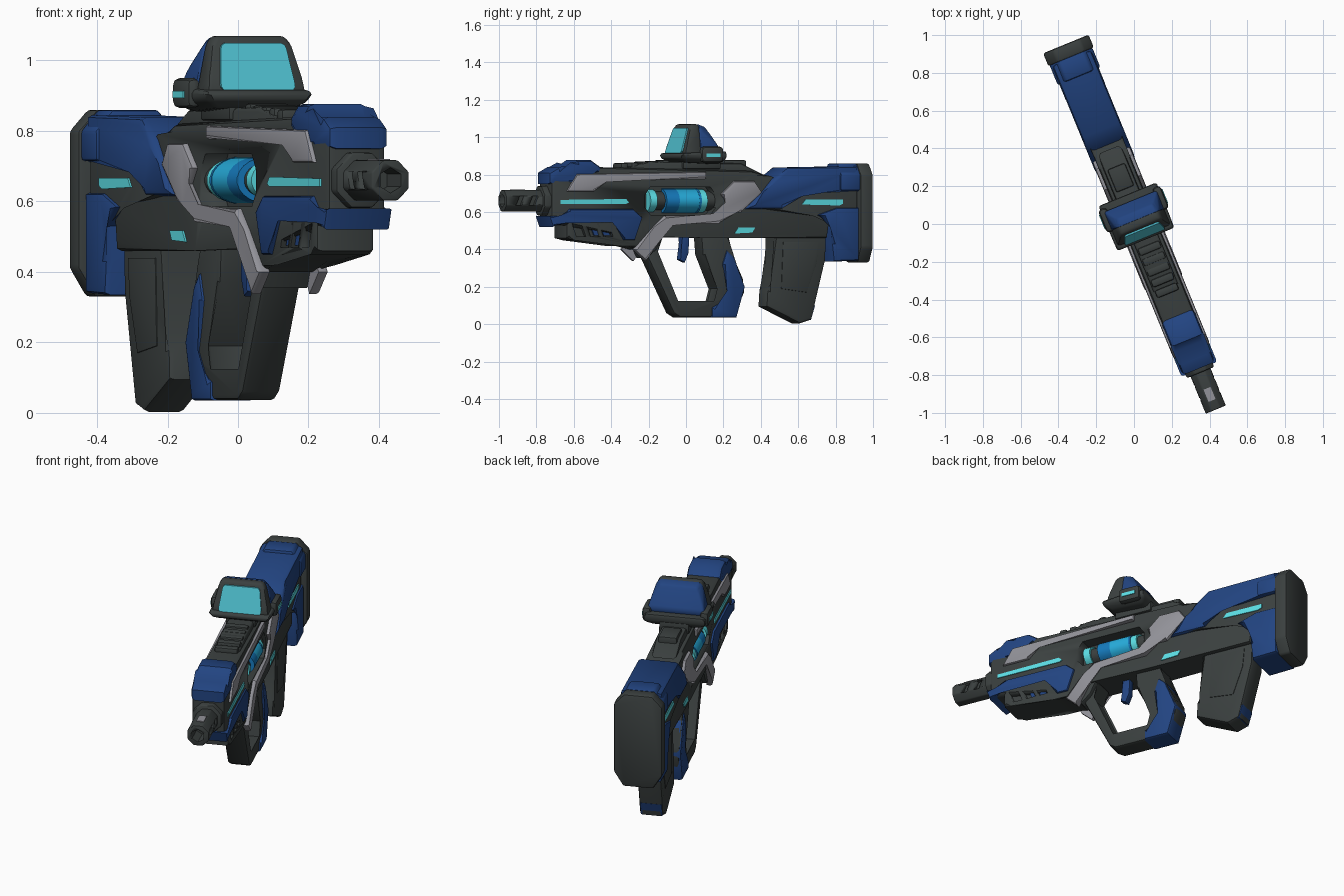
import bpy, bmesh, math
from mathutils import Vector

if "Cube" in bpy.data.objects:
    bpy.data.objects.remove(bpy.data.objects["Cube"])

A = math.radians(22.3)
S, C = math.sin(A), math.cos(A)


def material(name, r, g, b):
    m = bpy.data.materials.new(name)
    m.diffuse_color = (r, g, b, 1)
    m.use_nodes = True
    m.node_tree.nodes["Principled BSDF"].inputs["Base Color"].default_value = m.diffuse_color
    return m


DARK = material("charcoal", 0.043, 0.051, 0.050)
BLUE = material("navy blue", 0.016, 0.058, 0.22)
GREY = material("light grey", 0.29, 0.29, 0.32)
TEAL = material("teal lens", 0.085, 0.57, 0.68)
GLOW = material("bright teal", 0.11, 0.76, 0.82)
CORE = material("core blue", 0.008, 0.20, 0.52)
CYAN = material("core cyan", 0.02, 0.42, 0.72)


def world(u, v, z):
    # u runs along the barrel toward the stock, v to the right side
    return Vector((0.03 - S * u + C * v, C * u + S * v, z))


def finish(bm, name, mat):
    bmesh.ops.recalc_face_normals(bm, faces=bm.faces)
    for f in bm.faces:
        f.smooth = True
    for e in bm.edges:
        e.smooth = len(e.link_faces) == 2 and e.calc_face_angle(0) < math.radians(37)
    me = bpy.data.meshes.new(name)
    bm.to_mesh(me)
    bm.free()
    ob = bpy.data.objects.new(name, me)
    bpy.context.collection.objects.link(ob)
    if mat:
        me.materials.append(mat)
    return ob


def prism(name, pts, hw, mat, bevel=0.012, inner=0.0, ref=None):
    """Side outline (100ths of a unit, y and z) extruded across; inner > 0 gives two mirrored plates."""
    bm = bmesh.new()
    ref = hw if ref is None else ref
    uz = [((y / 100 - S * ref) / C, z / 100) for y, z in pts]
    for lo, hi in ([(-hw, -inner), (inner, hw)] if inner else [(-hw, hw)]):
        rings = [[bm.verts.new(world(u, v, z)) for u, z in uz] for v in (lo, hi)]
        n = len(uz)
        caps = [bm.faces.new(rings[0]), bm.faces.new(rings[1][::-1])]
        for i in range(n):
            bm.faces.new((rings[0][i], rings[0][(i + 1) % n], rings[1][(i + 1) % n], rings[1][i]))
        if bevel:
            outer = caps if not inner else [caps[0] if lo < 0 else caps[1]]
            edges = list({e for f in outer for e in f.edges})
            bmesh.ops.bevel(bm, geom=edges, offset=bevel, segments=2, profile=0.5,
                            affect='EDGES', clamp_overlap=True)
    return finish(bm, name, mat)


def hull(name, pts, mat, bevel=0.0):
    """Convex solid through (u, v, z) points."""
    bm = bmesh.new()
    vs = [bm.verts.new(world(*p)) for p in pts]
    bmesh.ops.convex_hull(bm, input=vs)
    bmesh.ops.dissolve_limit(bm, angle_limit=0.02, verts=bm.verts, edges=bm.edges)
    if bevel:
        bmesh.ops.bevel(bm, geom=list(bm.edges), offset=bevel, segments=2, profile=0.5,
                        affect='EDGES', clamp_overlap=True)
    return finish(bm, name, mat)


def box(name, u0, u1, v0, v1, z0, z1, mat, bevel=0.0):
    return hull(name, [(u, v, z) for u in (u0, u1) for v in (v0, v1) for z in (z0, z1)], mat, bevel)


def tube(name, u0, u1, r, mat, n=24, z=0.66, bevel=0.0, wide=1.0):
    ang = [2 * math.pi * (i + 0.5) / n for i in range(n)]
    return hull(name, [(u, wide * r * math.cos(a), z + r * math.sin(a)) for u in (u0, u1) for a in ang], mat, bevel)


def taper(name, sections, mat, bevel=0.0):
    """Solid from (u, half width, z) stations mirrored across the middle."""
    return hull(name, [(u, s * w, z) for u, w, z in sections for s in (-1, 1)], mat, bevel)


def cut(target, cutters):
    for c in cutters:
        c.hide_render = True
        c.display_type = 'WIRE'
        m = target.modifiers.new("cut", 'BOOLEAN')
        m.operation = 'DIFFERENCE'
        m.solver = 'EXACT'
        m.object = c


# receiver with a window pocket on each side
receiver = prism("receiver", [(-72, 79), (-72, 54), (-30, 47), (20, 46), (76, 46), (78, 60),
                              (60, 73), (45, 77), (36, 82), (-46, 84)], 0.09, DARK, 0.022)
win = [(-22, 69), (-19, 73.5), (13, 73.5), (16, 69), (16, 62.5), (13, 58.5), (-19, 58.5), (-22, 62.5)]
cut(receiver, [prism("window_cutter", win, 0.15, None, 0, 0.02, 0.09)])
prism("receiver_top", [(-50, 80), (-30, 84), (-19, 87), (30, 86), (42, 80)], 0.068, DARK, 0.015)

# glowing power cell bulging through the window
for name, u0, u1, r, mat in (("front_ring", -0.24, -0.20, 0.062, GLOW), ("front_collar", -0.20, -0.15, 0.052, DARK),
                             ("blue_section", -0.15, -0.075, 0.067, CORE), ("cyan_section", -0.075, 0.04, 0.067, CYAN),
                             ("rear_band", 0.04, 0.052, 0.068, CORE), ("rear_ring", 0.052, 0.088, 0.064, GLOW),
                             ("rear_collar", 0.088, 0.135, 0.055, DARK)):
    tube("cell_" + name, u0, u1, r, mat, wide=1.45)

# muzzle with bore and side slots
muzzle = tube("muzzle", -1.062, -0.80, 0.062, DARK, 8, bevel=0.006)
cutters = [tube("bore_cutter", -1.2, -0.96, 0.036, None, 6)]
for i, y in enumerate((-91, -84)):
    cutters.append(prism("muzzle_slot_cutter_%d" % i, [(y, 63.5), (y + 3, 63.5), (y + 5, 68.5), (y + 2, 68.5)],
                         0.1, None, 0, 0.035, 0.055))
cut(muzzle, cutters)
tube("muzzle_collar", -0.85, -0.78, 0.085, DARK, 8, bevel=0.008)
box("muzzle_top_mark", -1.01, -0.94, -0.02, 0.02, 0.70, 0.721, GREY)

# front shroud
prism("front_top_cap", [(-73, 75), (-73, 81), (-68, 84), (-61, 84), (-58, 87.7), (-50, 87.7),
                        (-45, 84), (-45, 80), (-56, 79), (-62, 74.5)], 0.093, BLUE, 0.024)
prism("front_lower_trim", [(-73, 58), (-66, 57.5), (-62, 61.5), (-28, 61.5), (-23, 57), (-27, 45),
                           (-33, 45), (-39, 55.5), (-65, 55), (-71, 52)], 0.102, BLUE, 0.01)
handguard = prism("lower_handguard", [(-64, 57), (-64, 46), (-60, 45), (-36, 43.5), (-24, 40), (-18, 47), (-18, 57)],
                  0.09, DARK, 0.016)
slots = []
for i, y in enumerate((-59, -51.5, -44.5)):
    slots.append(prism("handguard_slot_cutter_%d" % i, [(y - 2, 54), (y + 3, 54), (y + 5.5, 47), (y + 0.5, 47)],
                       0.13, None, 0, 0.065, 0.09))
cut(handguard, slots)
for i, y in enumerate((-49.5, -44.5)):
    prism("slot_filler_%d" % i, [(y - 1.5, 53.5), (y + 2, 53.5), (y + 4.5, 47.5), (y + 1, 47.5)], 0.078, BLUE,
          0, 0.06, 0.09)

# grey side armour
prism("front_grey_strip", [(-63.5, 71), (-58, 80.2), (11, 81.5), (11, 77.8), (-43, 77), (-49, 71)],
      0.104, GREY, 0.01, 0.06)
prism("rear_grey_brace", [(19, 69.5), (26, 76.5), (37, 76.5), (41, 70.5), (30, 60), (25, 60), (18, 54),
                          (-7.5, 54), (-15, 45), (-21, 33.7), (-27.5, 40), (-17, 52), (-11, 58),
                          (15, 58), (22.5, 65)], 0.108, GREY, 0.012, 0.075)

# trigger guard, grip and trigger
prism("guard_root", [(-25, 46), (-20.5, 35.5), (-15.5, 40), (-12, 47)], 0.084, DARK, 0.01)
prism("grip_and_guard", [(-25, 46), (-6.5, 6), (-3, 3.7), (26, 3.7), (31.5, 17), (31, 24), (22.5, 42), (22.5, 50),
                         (8, 50), (9, 37), (18, 19), (16, 11), (-5, 11), (-16.5, 39), (-12, 46), (-14, 50)],
      0.06, DARK, 0.014)
prism("grip_back_panel", [(22, 40), (26, 36), (32, 20), (27.5, 3.5), (14, 3.5), (14, 9), (19, 11), (23.5, 17.5),
                          (19.5, 32)], 0.07, BLUE, 0.016)
prism("trigger", [(-2.5, 47), (2, 47), (1.5, 38), (-0.5, 33), (-3.5, 34.5), (-2, 40)], 0.022, BLUE, 0.006)

# magazine
prism("magazine", [(47, 50), (75.5, 50), (75, 34.5), (67.5, 2.5), (61, 0.3), (43, 9.5), (43.5, 18), (47, 23)],
      0.065, DARK, 0.018)
prism("magazine_panel", [(52, 44), (71, 44), (70, 33), (64.5, 17), (51, 19)], 0.068, DARK, 0.003)
prism("magazine_foot", [(64, 2.2), (67.3, 2.3), (69.5, 10), (67, 9.5)], 0.058, BLUE, 0.006, 0, 0.065)

# stock
prism("stock_core", [(36, 62), (50, 74), (92, 74), (92, 45), (83, 47), (80, 54), (68, 59.5)], 0.1, DARK, 0.015)
prism("stock_upper_shell", [(32, 61.5), (41.5, 71), (46.5, 77.5), (54, 83.8), (92, 84.5), (93, 71),
                            (61, 70.5), (52, 61.5)], 0.112, BLUE, 0.022)
prism("stock_lower_shell", [(70, 58.5), (81, 62.5), (93, 62.5), (93, 34), (79, 33.5), (78, 43), (79, 53)],
      0.113, BLUE, 0.02)
pad = [(0.075, 0.86), (0.13, 0.80), (0.13, 0.41), (0.08, 0.33)]
taper("butt_pad", [(u, w, z) for u in (0.955, 1.03) for w, z in pad], DARK, 0.012)
taper("stock_collar", [(u, w * 0.94, z) for u in (0.845, 0.96) for w, z in pad[:2] + [(0.13, 0.715)]], BLUE, 0.01)

# glowing side strips
prism("front_light", [(-67, 64.3), (-67, 66.5), (-32, 67), (-30.5, 65), (-32, 64.3)], 0.095, GLOW, 0, 0.088)
prism("stock_light", [(62, 64), (64, 66.7), (84, 66.7), (84, 64.5), (82, 63.5)], 0.105, GLOW, 0, 0.098)
prism("receiver_light", [(26, 48.5), (28, 51.7), (37, 51.7), (35.5, 49)], 0.095, GLOW, 0, 0.088)

# top rail ribs
for i in range(5):
    u = -0.40 + i * 0.06
    box("rail_rib_%d" % i, u, u + 0.042, -0.062, 0.062, 0.82, 0.862 + 0.004 * min(i, 4), DARK, 0.01)
box("rear_rail_block", 0.2, 0.33, -0.05, 0.05, 0.82, 0.878, DARK, 0.01)

# sight: base, hood, rear shell, lens
taper("sight_neck", [(u, 0.08, z) for u in (-0.05, 0.17) for z in (0.83, 0.89)], DARK, 0.008)
taper("sight_base", [(-0.09, 0.165, 0.89), (-0.085, 0.16, 0.915), (-0.05, 0.12, 0.865), (0.17, 0.165, 0.925),
                     (0.17, 0.165, 0.88), (0.14, 0.12, 0.855)], DARK, 0.012)
taper("sight_hood", [(-0.068, 0.152, 0.90), (-0.058, 0.145, 0.95), (-0.026, 0.122, 1.05), (-0.014, 0.105, 1.07),
                     (0.03, 0.105, 1.07), (0.03, 0.122, 1.05), (0.03, 0.152, 0.90)], DARK, 0.012)
taper("sight_rear_shell", [(0.025, 0.155, 0.92), (0.025, 0.125, 1.05), (0.025, 0.108, 1.07), (0.07, 0.098, 1.055),
                           (0.085, 0.113, 1.03), (0.13, 0.15, 0.95), (0.13, 0.15, 0.92)], BLUE, 0.012)
lens = [(0.106, 0.916), (0.113, 0.925), (0.113, 0.94), (0.100, 1.035), (0.096, 1.044), (0.085, 1.05)]
taper("sight_lens", [(-0.057 + 0.32 * (z - 0.95) + d, w, z) for w, z in lens for d in (-0.009, 0.0)], TEAL)
for s, side in ((1, "right"), (-1, "left")):
    box("sight_pod_" + side, 0.02, 0.15, s * 0.13, s * 0.178, 0.865, 0.95, DARK, 0.02)
    box("sight_pod_light_" + side, 0.045, 0.125, s * 0.175, s * 0.182, 0.894, 0.914, GLOW)
